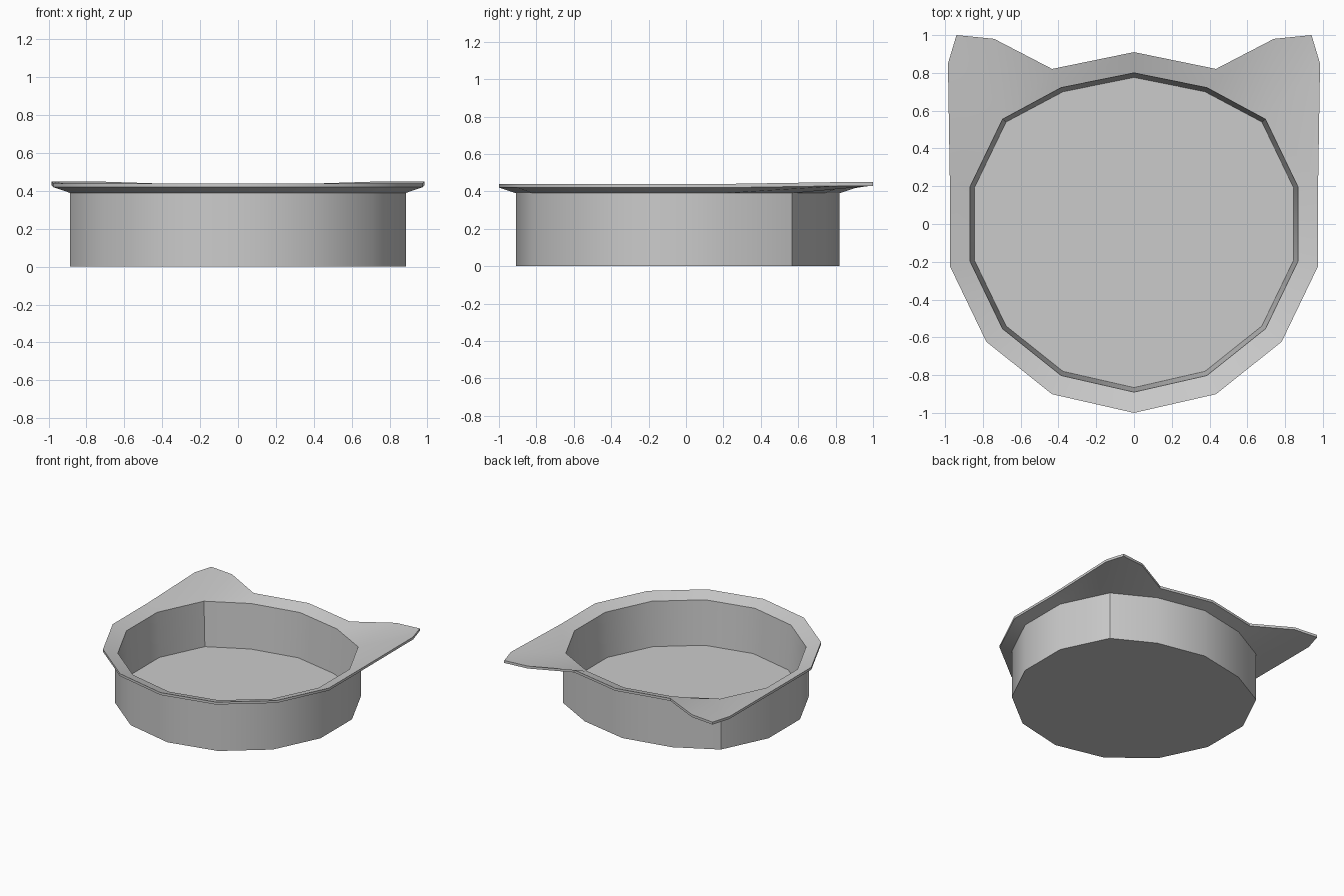
import bpy, bmesh, math

if "Cube" in bpy.data.objects:
    bpy.data.objects.remove(bpy.data.objects["Cube"])

SIDES = 14
# Ring stations from front (0) to back (7); station 5 carries the three ear points
STATIONS = [0, 1, 2, 3, 4, 5, 5, 5, 6, 7]
EAR = [(0.985, 0.85), (0.94, 1.0), (0.74, 0.98)]


def station_point(i, r):
    a = 2 * math.pi * i / SIDES
    x, y = r * math.sin(a), -r * math.cos(a)
    # the back of the bowl is slightly flattened
    return x, y - {7: 0.09, 6: 0.08, 5: 0.0}.get(i, 0.0)


def half_ring(r, z, eared):
    pts, e = [], 0
    for i in STATIONS:
        x, y = station_point(i, r)
        h = z
        if eared and i == 5:
            x, y = EAR[e]
            h += 0.01
            e += 1
        pts.append((round(x, 4), round(y, 4), h))
    return pts


def full_ring(r, z, eared=False):
    half = half_ring(r, z, eared)
    return half + [(-x, y, h) for x, y, h in half[-2:0:-1]]


bm = bmesh.new()
cache = {}


def vert(p):
    p = tuple(round(c, 4) + 0.0 for c in p)
    if p not in cache:
        cache[p] = bm.verts.new(p)
    return cache[p]


def face(points):
    vs = list(dict.fromkeys(vert(p) for p in points))
    if len(vs) > 2:
        bm.faces.new(vs)


# Cross-section: outer wall, flared rim with ears, inner wall
rings = [
    full_ring(0.91, 0.0),
    full_ring(0.91, 0.39),
    full_ring(1.0, 0.42, True),
    full_ring(1.0, 0.44, True),
    full_ring(0.89, 0.405),
    full_ring(0.866, 0.045),
]
for lo, hi in zip(rings, rings[1:]):
    n = len(lo)
    for k in range(n):
        m = (k + 1) % n
        face([lo[k], lo[m], hi[m], hi[k]])
# Underside and inside floor
face(rings[0][::-1])
face(rings[-1])

bmesh.ops.recalc_face_normals(bm, faces=bm.faces[:])
mesh = bpy.data.meshes.new("eared_bowl")
bm.to_mesh(mesh)
bm.free()
bowl = bpy.data.objects.new("eared_bowl", mesh)
bpy.context.collection.objects.link(bowl)

# Smooth walls, crisp rim edges
bpy.context.view_layer.objects.active = bowl
bowl.select_set(True)
bpy.ops.object.shade_smooth_by_angle(angle=math.radians(35))
